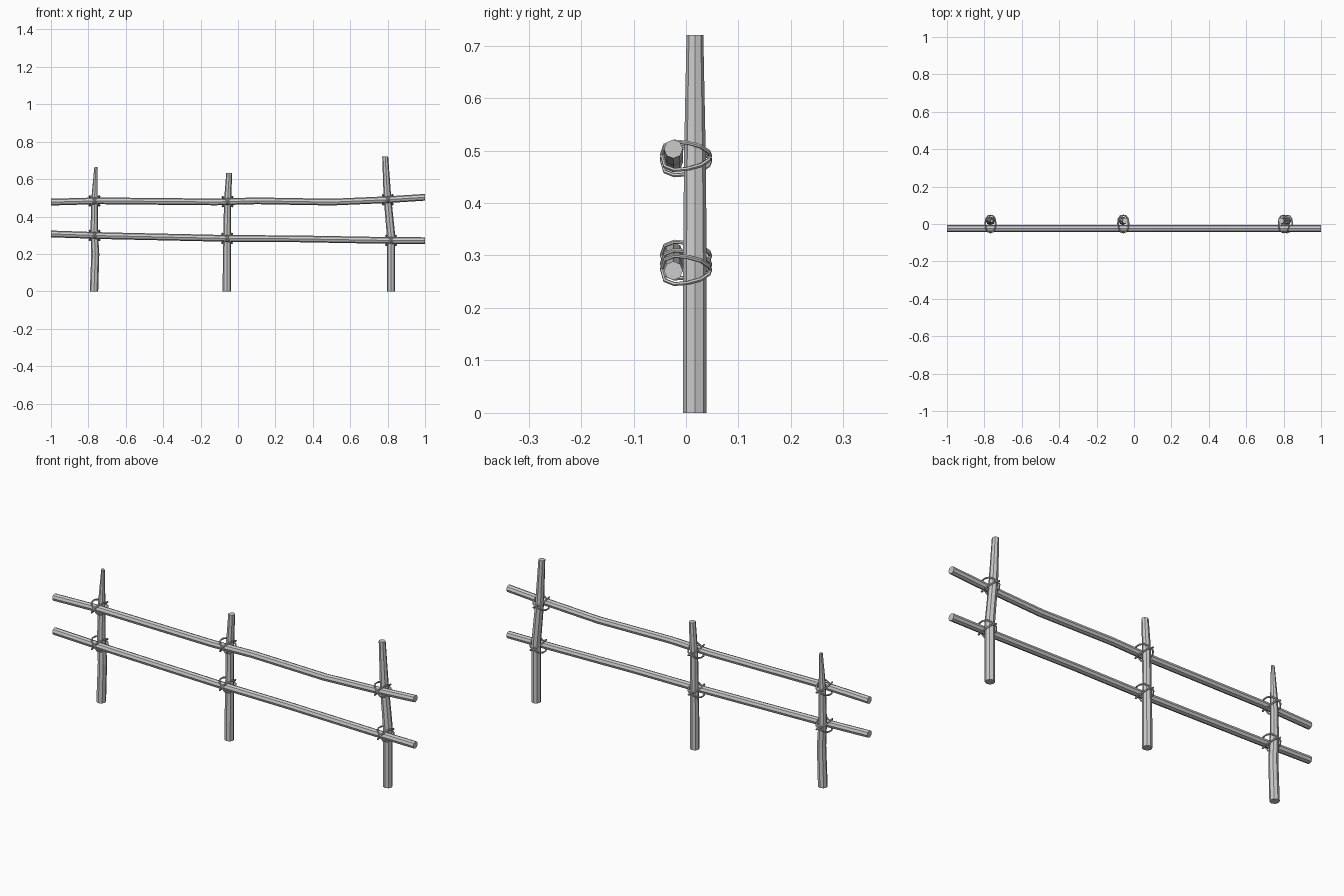
import bpy, bmesh
from math import cos, sin, pi

if "Cube" in bpy.data.objects:
    bpy.data.objects.remove(bpy.data.objects["Cube"])

SIDES = 8
POST_Y, RAIL_Y = 0.017, -0.024


def pole(name, path, axis):
    """Octagonal pole; path = (along, across, radius), axis 'z' upright or 'x' lying."""
    bm = bmesh.new()
    rings = []
    for along, across, r in path:
        ring = []
        for i in range(SIDES):
            c, s = r * cos(2 * pi * i / SIDES), r * sin(2 * pi * i / SIDES)
            if axis == 'z':
                co = (across + c, POST_Y + s, along)
            else:
                co = (along, RAIL_Y + c, across + s)
            ring.append(bm.verts.new(co))
        rings.append(ring)
    for a, b in zip(rings, rings[1:]):
        for i in range(SIDES):
            j = (i + 1) % SIDES
            bm.faces.new((a[i], a[j], b[j], b[i]))
    bm.faces.new(rings[0])
    bm.faces.new(rings[-1])
    bmesh.ops.recalc_face_normals(bm, faces=bm.faces)
    mesh = bpy.data.meshes.new(name)
    bm.to_mesh(mesh)
    bm.free()
    ob = bpy.data.objects.new(name, mesh)
    bpy.context.collection.objects.link(ob)
    return ob


def lerp(path, t):
    for a, b in zip(path, path[1:]):
        if a[0] <= t <= b[0]:
            return a[1] + (b[1] - a[1]) * (t - a[0]) / (b[0] - a[0])


# one diagonal loop around a crossing; mirrored in x for the other diagonal
HALF_LOOP = [(0, -0.046, 0.002), (-0.016, -0.040, 0.020), (-0.025, -0.022, 0.027),
             (-0.028, 0.002, 0.025), (-0.025, 0.028, 0.018), (-0.014, 0.043, 0.008)]
LOOP = HALF_LOOP + [(0, 0.046, 0)] + [(-x, y, -z) for x, y, z in HALF_LOOP[:0:-1]]


def lashing(name, x, z):
    cu = bpy.data.curves.new(name, 'CURVE')
    cu.dimensions = '3D'
    cu.bevel_depth = 0.004
    cu.bevel_resolution = 1
    for side in (1, -1):
        sp = cu.splines.new('POLY')
        sp.points.add(len(LOOP) - 1)
        for p, (dx, dy, dz) in zip(sp.points, LOOP):
            p.co = (x + side * dx, dy, z + dz, 1)
        sp.use_cyclic_u = True
        sp.use_smooth = False
    ob = bpy.data.objects.new(name, cu)
    bpy.context.collection.objects.link(ob)


# crooked, tapered posts: (z, x, radius)
posts = {
    "left": [(0, -0.770, 0.0225), (0.2, -0.763, 0.0215), (0.32, -0.769, 0.020),
             (0.5, -0.767, 0.017), (0.665, -0.760, 0.008)],
    "middle": [(0, -0.060, 0.0225), (0.2, -0.059, 0.0215), (0.32, -0.058, 0.020),
               (0.48, -0.056, 0.019), (0.632, -0.047, 0.016)],
    "right": [(0, 0.818, 0.0225), (0.3, 0.818, 0.0225), (0.5, 0.799, 0.0205),
              (0.72, 0.787, 0.016)],
}
# bent rails: (x, z, radius)
rails = {
    "upper": [(-1, 0.477, 0.018), (-0.75, 0.484, 0.018), (-0.12, 0.478, 0.018),
              (0.1, 0.484, 0.018), (0.5, 0.477, 0.018), (0.8, 0.490, 0.018), (1, 0.503, 0.018)],
    "lower": [(-1, 0.307, 0.018), (-0.7, 0.297, 0.018), (-0.06, 0.283, 0.018),
              (0.3, 0.281, 0.018), (0.75, 0.273, 0.018), (1, 0.271, 0.018)],
}
for n, p in posts.items():
    pole(n + "_post", p, 'z')
for n, p in rails.items():
    pole(n + "_rail", p, 'x')

# wire lashings at every crossing
for rn, rail in rails.items():
    for pn, post in posts.items():
        x = lerp(post, 0.48 if rn == "upper" else 0.28)
        lashing(f"{pn}_{rn}_lashing", x, lerp(rail, x))
